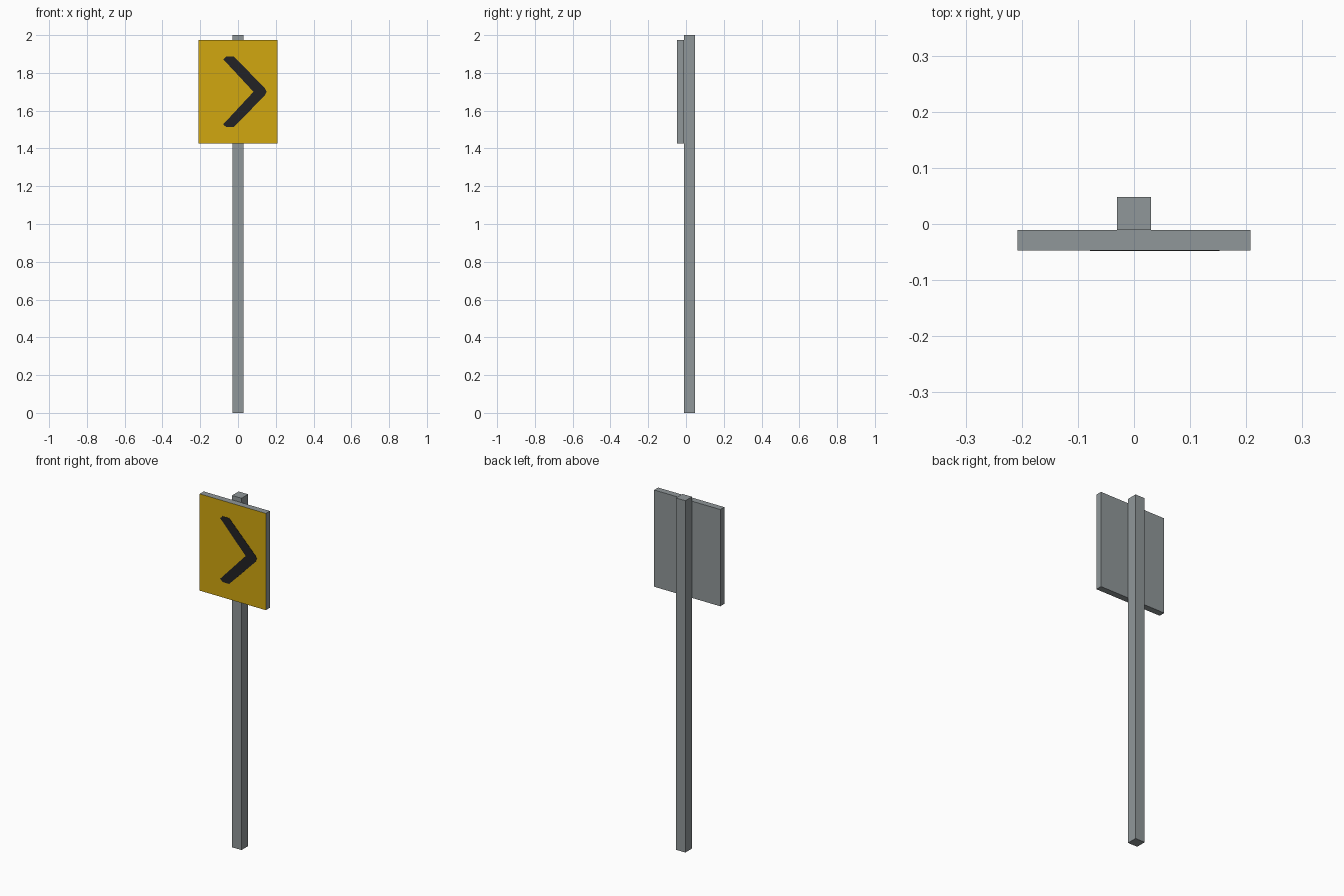
import bpy, bmesh

if "Cube" in bpy.data.objects:
    bpy.data.objects.remove(bpy.data.objects["Cube"])


def material(name, rgb):
    m = bpy.data.materials.new(name)
    m.diffuse_color = (*rgb, 1.0)
    m.use_nodes = True
    m.node_tree.nodes["Principled BSDF"].inputs["Base Color"].default_value = m.diffuse_color
    return m


GREY = material("galvanised grey", (0.28, 0.31, 0.32))
YELLOW = material("sign yellow", (0.64, 0.39, 0.005))
BLACK = material("arrow black", (0.016, 0.016, 0.018))


def finish(name, bm, mats):
    bmesh.ops.recalc_face_normals(bm, faces=bm.faces[:])
    me = bpy.data.meshes.new(name)
    bm.to_mesh(me)
    bm.free()
    for m in mats:
        me.materials.append(m)
    ob = bpy.data.objects.new(name, me)
    bpy.context.collection.objects.link(ob)
    return ob


def extrude_profile(name, points, y0, y1, mats):
    """Extrude an x-z outline from y0 (front) to y1 (back)."""
    bm = bmesh.new()
    face = bm.faces.new([bm.verts.new((x, y0, z)) for x, z in points])
    ext = bmesh.ops.extrude_face_region(bm, geom=[face])
    for v in ext["geom"]:
        if isinstance(v, bmesh.types.BMVert):
            v.co.y = y1
    return finish(name, bm, mats)


def rect(w, z0, z1):
    return [(-w, z0), (w, z0), (w, z1), (-w, z1)]


# square post
extrude_profile("post", rect(0.03, 0, 2), -0.011, 0.048, [GREY])

# sign panel, yellow only on the front
panel = extrude_profile("sign_panel", rect(0.208, 1.425, 1.975), -0.047, -0.011, [GREY, YELLOW])
for p in panel.data.polygons:
    p.material_index = 1 if p.normal.y < -0.9 else 0

# chevron pointing right, lower half mirrored from the upper
ZC = 1.7
upper = [(0.082, 0), (-0.078, 0.172), (-0.063, 0.187), (-0.022, 0.187), (0.143, 0.018)]
lower = [(x, -z) for x, z in reversed(upper[1:])]
chevron = upper + [(0.152, 0)] + lower
extrude_profile("chevron", [(x, ZC + z) for x, z in chevron], -0.0485, -0.046, [BLACK])
